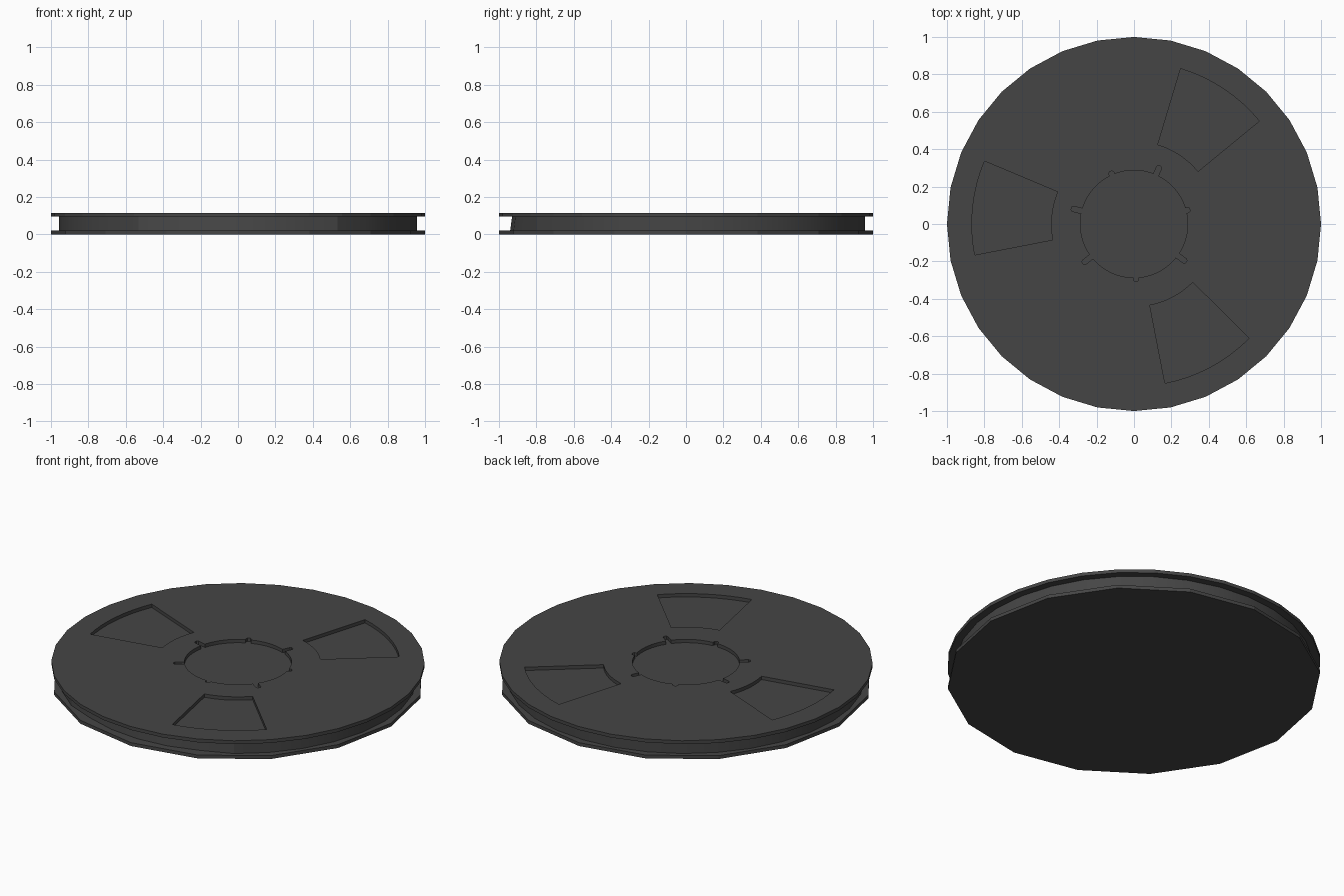
import bpy, bmesh
from math import sin, cos, radians, asin, degrees

if "Cube" in bpy.data.objects:
    bpy.data.objects.remove(bpy.data.objects["Cube"])

mat = bpy.data.materials.new("dark_plastic")
mat.diffuse_color = (0.06, 0.06, 0.06, 1)
mat.use_nodes = True
mat.node_tree.nodes["Principled BSDF"].inputs["Base Color"].default_value = mat.diffuse_color


def polar(r, deg):
    return (r * cos(radians(deg)), r * sin(radians(deg)))


def arc(r, a, b, n):
    return [polar(r, a + (b - a) * i / n) for i in range(n + 1)]


def smooth(ob, angle=30):
    bpy.ops.object.select_all(action='DESELECT')
    ob.select_set(True)
    bpy.context.view_layer.objects.active = ob
    bpy.ops.object.shade_smooth_by_angle(angle=radians(angle))


def plate(name, loops, z0, z1):
    """Flat plate from an outline and any number of holes."""
    cu = bpy.data.curves.new(name, 'CURVE')
    cu.dimensions = '2D'
    cu.fill_mode = 'BOTH'
    cu.extrude = (z1 - z0) / 2
    for pts in loops:
        sp = cu.splines.new('POLY')
        sp.points.add(len(pts) - 1)
        for p, (x, y) in zip(sp.points, pts):
            p.co = (x, y, 0, 1)
        sp.use_cyclic_u = True
    ob = bpy.data.objects.new(name, cu)
    bpy.context.collection.objects.link(ob)
    bpy.context.view_layer.objects.active = ob
    bpy.ops.object.select_all(action='DESELECT')
    ob.select_set(True)
    bpy.ops.object.convert(target='MESH')
    ob = bpy.context.object
    ob.name = name
    bm = bmesh.new()
    bm.from_mesh(ob.data)
    bmesh.ops.remove_doubles(bm, verts=bm.verts, dist=1e-5)
    bmesh.ops.recalc_face_normals(bm, faces=bm.faces)
    bm.to_mesh(ob.data)
    bm.free()
    ob.location.z = (z0 + z1) / 2
    ob.data.materials.clear()
    ob.data.materials.append(mat)
    for p in ob.data.polygons:
        p.use_smooth = False
    return ob


# Bottom flange: coarse 16-sided disc
plate("bottom_flange", [arc(1, 0, 337.5, 15)], 0, 0.02)

# Hub opening with seven small slots of differing length
hub = []
R, W = 0.287, 0.014
half = degrees(asin(W / R))
slots = [(14.5, .308), (66, .34), (114, .308), (166, .345),
         (217.5, .345), (272, .308), (324, .345)]
for i, (a, r) in enumerate(slots):
    nxt = slots[(i + 1) % 7][0] + (360 if i == 6 else 0)
    c, s = cos(radians(a)), sin(radians(a))
    for u, v in [(r - .008, -W), (r, -W / 2), (r, W / 2), (r - .008, W)]:
        hub.append((u * c - v * s, u * s + v * c))
    hub += arc(R, a + half, nxt - half, 8)

# Top flange: 32 sides, three fan-shaped windows and the hub opening
windows = [arc(.867, a, b, 8) + arc(.443, b, a, 8)
           for a, b in [(39.4, 73.3), (157.2, 191), (281, 315.2)]]
plate("top_flange", [arc(1, 0, 348.75, 31), hub] + windows, 0.095, 0.115)

# Wound tape: drum between the flanges, slightly flattened at the front
bm = bmesh.new()
rings = []
for z, front in [(0.02, .94), (0.095, .93)]:
    ring = []
    for i in range(32):
        a = i * 11.25
        r = front if 236.5 < a < 303.5 else .958
        ring.append(bm.verts.new((*polar(r, a), z)))
    rings.append(ring)
for i in range(32):
    j = (i + 1) % 32
    bm.faces.new((rings[0][i], rings[0][j], rings[1][j], rings[1][i]))
bm.faces.new(rings[1])
bm.faces.new(rings[0][::-1])
me = bpy.data.meshes.new("tape_roll")
bm.to_mesh(me)
bm.free()
me.materials.append(mat)
roll = bpy.data.objects.new("tape_roll", me)
bpy.context.collection.objects.link(roll)
smooth(roll, 18)
